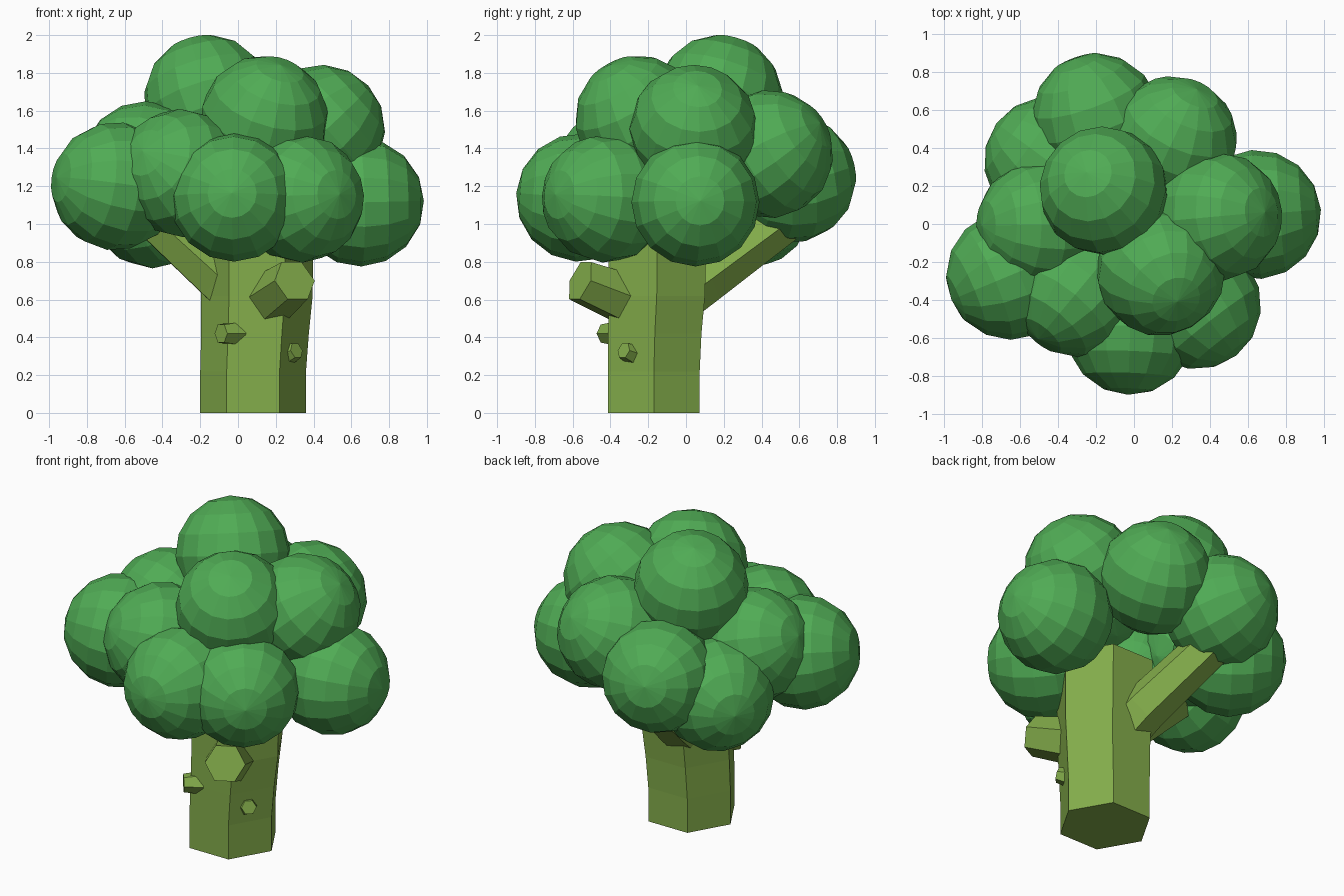
import bpy, bmesh, math
from mathutils import Vector

if "Cube" in bpy.data.objects:
    bpy.data.objects.remove(bpy.data.objects["Cube"])

def material(name, color):
    m = bpy.data.materials.new(name)
    m.diffuse_color = (*color, 1)
    m.use_nodes = True
    m.node_tree.nodes["Principled BSDF"].inputs["Base Color"].default_value = m.diffuse_color
    return m

GREEN = material("floret_green", (0.08, 0.41, 0.09))
STALK = material("stalk_green", (0.23, 0.42, 0.07))

def add_object(name, bm, mat):
    bmesh.ops.recalc_face_normals(bm, faces=bm.faces)
    me = bpy.data.meshes.new(name)
    bm.to_mesh(me)
    bm.free()
    me.materials.append(mat)
    ob = bpy.data.objects.new(name, me)
    bpy.context.collection.objects.link(ob)
    return ob

def hex_tube(name, sections, upright=False):
    """Six-sided tube through (centre, radius) sections."""
    pts = [Vector(c) for c, r in sections]
    axis = (pts[-1] - pts[0]).normalized()
    if upright:
        u, v = Vector((1, 0, 0)), Vector((0, 1, 0))
    else:
        u = axis.cross(Vector((0, 0, 1))).normalized()
        v = axis.cross(u)
    bm = bmesh.new()
    rings = []
    for p, (c, r) in zip(pts, sections):
        rings.append([bm.verts.new(p + r * (math.cos(a) * u + math.sin(a) * v))
                      for a in (i * math.pi / 3 for i in range(6))])
    for lo, hi in zip(rings, rings[1:]):
        for i in range(6):
            j = (i + 1) % 6
            bm.faces.new((lo[i], lo[j], hi[j], hi[i]))
    bm.faces.new(rings[0])
    bm.faces.new(rings[-1])
    return add_object(name, bm, STALK)

# Main stalk
hex_tube("stalk", [((0.08, -0.17, 0.0), 0.28), ((0.08, -0.17, 0.22), 0.28),
                   ((0.09, -0.165, 0.42), 0.285), ((0.10, -0.155, 0.62), 0.295),
                   ((0.10, -0.15, 1.05), 0.30)], upright=True)

# Side branches and the cut stub
hex_tube("left_branch", [((0.06, -0.16, 0.57), 0.15), ((-0.10, -0.16, 0.72), 0.145),
                         ((-0.43, -0.17, 1.02), 0.13)])
hex_tube("back_branch", [((0.05, -0.10, 0.57), 0.15), ((0.0, 0.09, 0.71), 0.145),
                         ((-0.16, 0.50, 1.01), 0.13)])
hex_tube("cut_stub", [((0.14, -0.26, 0.58), 0.15), ((0.30, -0.56, 0.70), 0.12)])

# Small knot scars on the stalk
hex_tube("front_knot", [((0.0, -0.36, 0.42), 0.07), ((-0.09, -0.43, 0.42), 0.055)])
hex_tube("right_knot", [((0.26, -0.28, 0.31), 0.06), ((0.31, -0.33, 0.33), 0.045)])

# Florets: faceted balls, poles pointing outward
FLORETS = [
    (-0.16, 0.175, 1.662), (0.14, -0.25, 1.553), (0.44, 0.04, 1.503),
    (0.645, 0.05, 1.115), (0.33, -0.425, 1.135), (-0.02, -0.56, 1.14),
    (-0.65, -0.27, 1.20), (-0.30, -0.36, 1.27), (-0.49, -0.005, 1.31),
    (-0.45, 0.33, 1.105), (-0.20, 0.56, 1.24), (0.205, 0.44, 1.37),
]
for n, c in enumerate(FLORETS, 1):
    bm = bmesh.new()
    bmesh.ops.create_uvsphere(bm, u_segments=16, v_segments=8, radius=0.34)
    ob = add_object(f"floret_{n}", bm, GREEN)
    ob.location = c
    out = Vector(c) - Vector((0, 0, 1.1))
    ob.rotation_euler = out.to_track_quat('Z', 'Y').to_euler()
